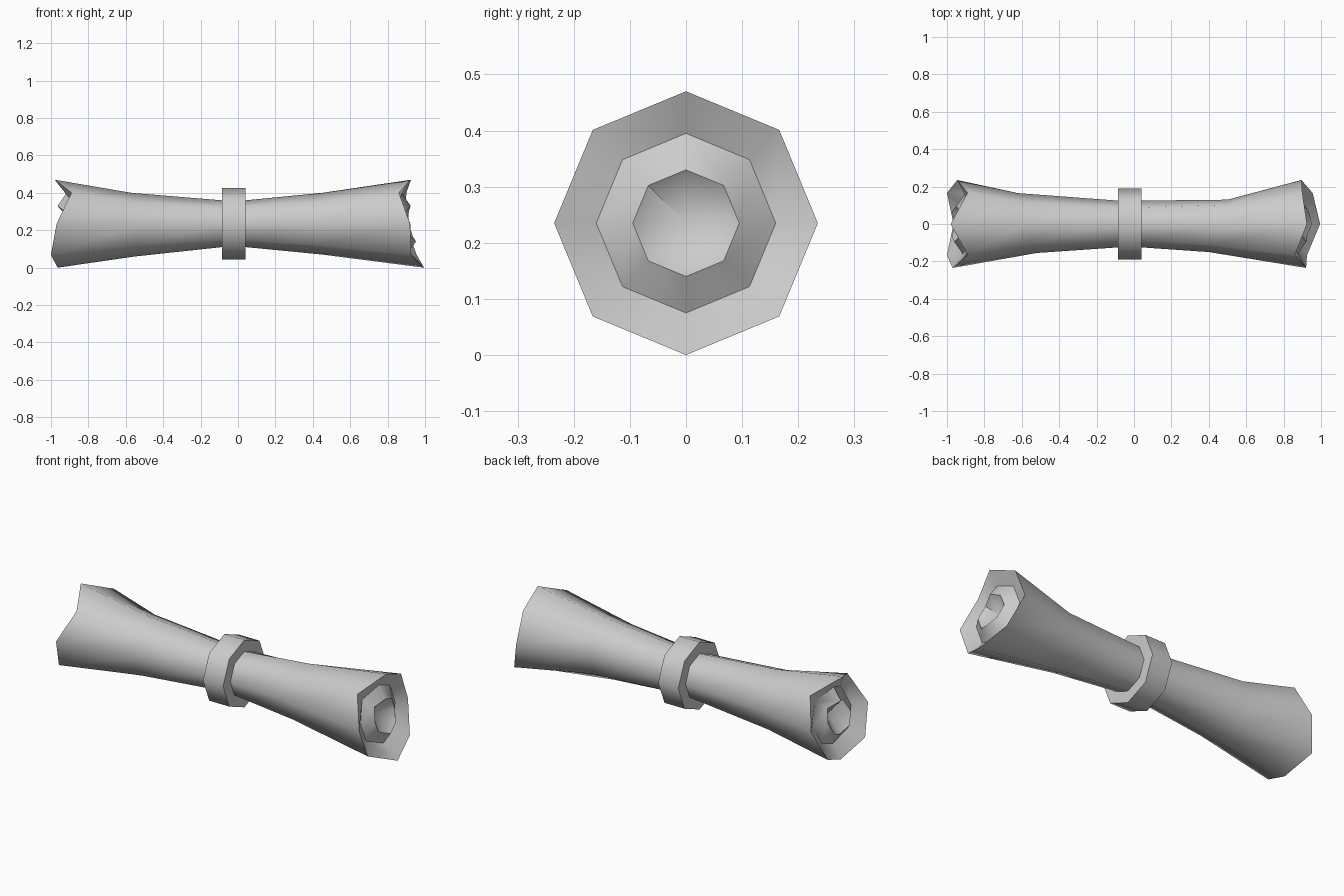
import bpy, bmesh, math

cube = bpy.data.objects.get("Cube")
if cube:
    bpy.data.objects.remove(cube, do_unlink=True)

SIDES = 8
CENTRE_Z = 0.235

paper = bpy.data.materials.new("light_grey")
paper.use_nodes = True
grey = (0.6, 0.6, 0.6, 1)
paper.diffuse_color = grey
paper.node_tree.nodes["Principled BSDF"].inputs["Base Color"].default_value = grey


def add_loop(bm, xs, radii):
    """One octagonal loop around the x axis, starting at the top and turning to +y."""
    loop = []
    for k in range(SIDES):
        a = k * math.tau / SIDES
        loop.append(bm.verts.new((xs[k], radii[k] * math.sin(a),
                                  CENTRE_Z + radii[k] * math.cos(a))))
    return loop


def bridge(bm, a, b):
    for k in range(SIDES):
        n = (k + 1) % SIDES
        bm.faces.new((a[k], a[n], b[n], b[k]))


def finish(bm, name):
    bmesh.ops.recalc_face_normals(bm, faces=bm.faces)
    mesh = bpy.data.meshes.new(name)
    bm.to_mesh(mesh)
    bm.free()
    obj = bpy.data.objects.new(name, mesh)
    bpy.context.collection.objects.link(obj)
    mesh.materials.append(paper)
    bpy.ops.object.select_all(action='DESELECT')
    obj.select_set(True)
    bpy.context.view_layer.objects.active = obj
    bpy.ops.object.shade_smooth_by_angle(angle=math.radians(55))
    return obj


def end_loops(side, rim, waist_x, mid_x, mid_r):
    """Loops from the waist out to the ragged rim, then zigzagging into the end."""
    mean = sum(rim) / SIDES
    def ragged(x):
        return [side * (x + 0.4 * (r - mean)) for r in rim]
    same = lambda v: [v] * SIDES
    return [
        (same(side * waist_x), same(0.125)),
        ([side * x for x in mid_x], mid_r),
        ([side * x for x in rim], same(0.235)),
        (ragged(mean - 0.045), same(0.16)),
        (ragged(mean), same(0.095)),
    ], side * (mean - 0.075)


# Rolled sheet: flared, ragged at both ends, with a coiled layer inside
left_end, left_tip = end_loops(
    1, [0.925, 0.90, 0.895, 0.955, 0.995, 0.925, 0.92, 0.86], 0.04,
    [0.45, 0.5, 0.5, 0.5, 0.45, 0.42, 0.4, 0.42],
    [0.165, 0.145, 0.13, 0.15, 0.165, 0.16, 0.15, 0.16])
right_end, right_tip = end_loops(
    -1, [0.98, 0.89, 0.945, 1.0, 0.965, 1.0, 0.97, 0.89], 0.085,
    [0.57, 0.6, 0.62, 0.6, 0.55, 0.53, 0.52, 0.55],
    [0.165, 0.165, 0.165, 0.17, 0.175, 0.165, 0.155, 0.16])

bm = bmesh.new()
loops = [add_loop(bm, *data) for data in right_end[::-1] + left_end]
for a, b in zip(loops, loops[1:]):
    bridge(bm, a, b)
for loop, tip in ((loops[0], right_tip), (loops[-1], left_tip)):
    centre = bm.verts.new((tip, 0, CENTRE_Z))
    for k in range(SIDES):
        bm.faces.new((loop[k], loop[(k + 1) % SIDES], centre))
finish(bm, "rolled_sheet")

# Band around the waist
bm = bmesh.new()
section = [(-0.085, 0.12), (-0.085, 0.19), (0.04, 0.19), (0.04, 0.12)]
loops = [add_loop(bm, [x] * SIDES, [r] * SIDES) for x, r in section]
for i in range(len(loops)):
    bridge(bm, loops[i], loops[(i + 1) % len(loops)])
finish(bm, "waist_band")
